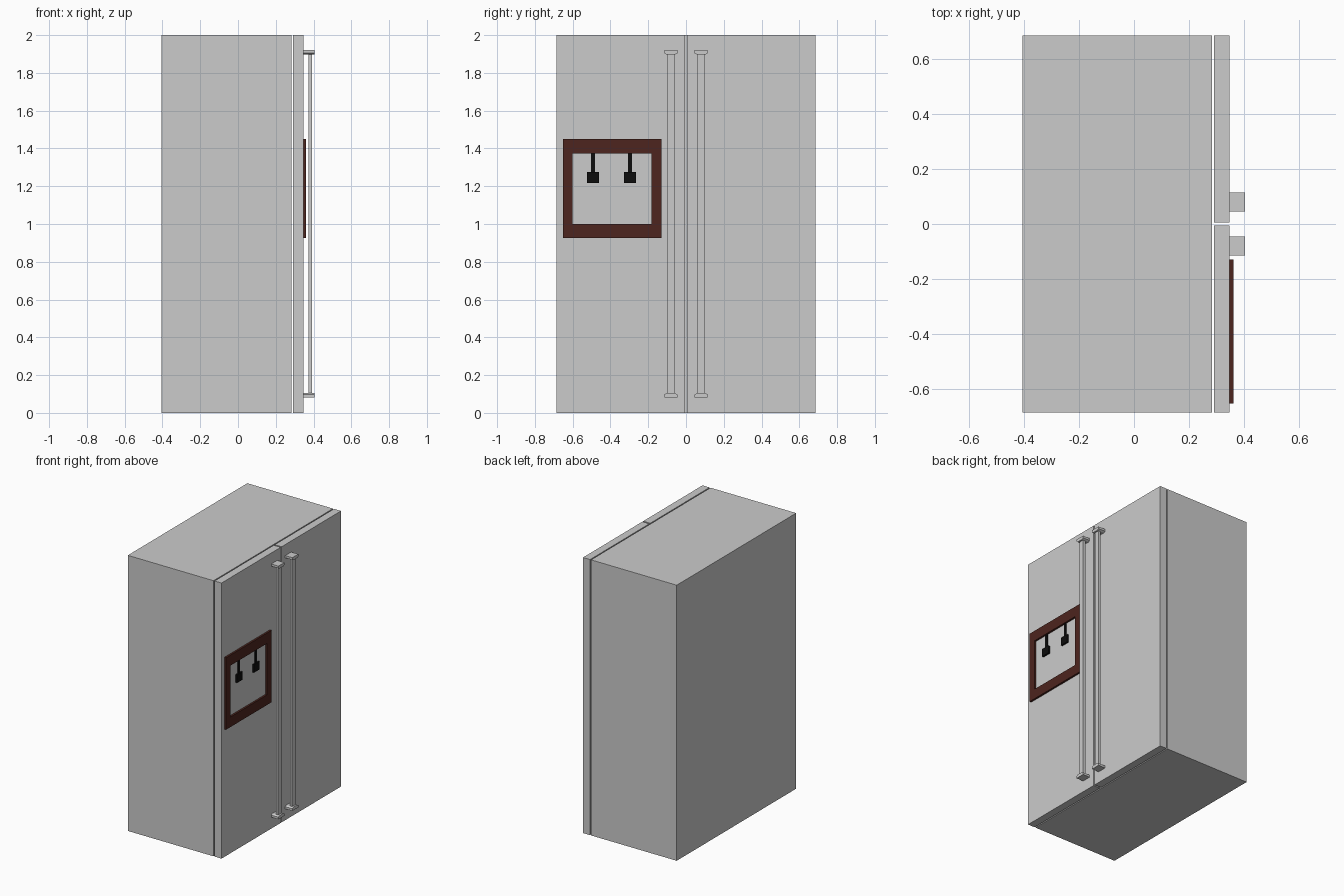
import bpy, bmesh

if "Cube" in bpy.data.objects:
    bpy.data.objects.remove(bpy.data.objects["Cube"])


def material(name, color):
    m = bpy.data.materials.new(name)
    m.diffuse_color = color
    m.use_nodes = True
    m.node_tree.nodes["Principled BSDF"].inputs["Base Color"].default_value = m.diffuse_color
    return m


def finish(name, bm, mat=None):
    bmesh.ops.recalc_face_normals(bm, faces=bm.faces)
    me = bpy.data.meshes.new(name)
    bm.to_mesh(me)
    bm.free()
    ob = bpy.data.objects.new(name, me)
    bpy.context.collection.objects.link(ob)
    if mat:
        me.materials.append(mat)
    return ob


def add_box(bm, x, y, z):
    vs = bmesh.ops.create_cube(bm, size=1)["verts"]
    for v in vs:
        for i, (lo, hi) in enumerate((x, y, z)):
            v.co[i] = lo if v.co[i] < 0 else hi


def box(name, x, y, z, mat=None):
    bm = bmesh.new()
    add_box(bm, x, y, z)
    return finish(name, bm, mat)


def prism(name, profile, x0, x1, mat=None):
    """Extrude a (y, z) profile along x."""
    bm = bmesh.new()
    face = bm.faces.new([bm.verts.new((x0, y, z)) for y, z in profile])
    new = bmesh.ops.extrude_face_region(bm, geom=[face])["geom"]
    for v in new:
        if isinstance(v, bmesh.types.BMVert):
            v.co.x = x1
    return finish(name, bm, mat)


brown = material("brown_trim", (0.075, 0.018, 0.013, 1))
black = material("black_plastic", (0.004, 0.004, 0.004, 1))

# Cabinet
box("cabinet", (-0.405, 0.283), (-0.685, 0.685), (0, 2))

DOOR_X = 0.347
for side, s in (("left", -1), ("right", 1)):
    # Door
    box(side + "_door", (0.291, DOOR_X), sorted((s * 0.005, s * 0.685)), (0, 2))

    # Handle bar with tapered brackets at both ends
    c = s * 0.08
    box(side + "_handle_bar", (0.373, 0.392), (c - 0.019, c + 0.019), (0.1, 1.9))
    for end, z, d in (("top", 1.92, -1), ("bottom", 0.082, 1)):
        prism(f"{side}_handle_{end}_bracket",
              [(c - 0.034, z), (c + 0.034, z), (c + 0.034, z + d * 0.016),
               (c + 0.022, z + d * 0.023), (c - 0.022, z + d * 0.023),
               (c - 0.034, z + d * 0.016)], DOOR_X, 0.404)

# Dispenser frame
bm = bmesh.new()
outer = [(-0.652, 0.927), (-0.13, 0.927), (-0.13, 1.449), (-0.652, 1.449)]
inner = [(-0.602, 1.0), (-0.183, 1.0), (-0.183, 1.373), (-0.602, 1.373)]
rings = [[bm.verts.new((x, y, z)) for y, z in loop]
         for x, loop in ((DOOR_X, outer), (0.361, outer), (0.361, inner), (DOOR_X, inner))]
for a, b in zip(rings, rings[1:] + rings[:1]):
    for i in range(4):
        j = (i + 1) % 4
        bm.faces.new((a[i], a[j], b[j], b[i]))
finish("dispenser_frame", bm, brown)

# Dispenser levers: thin stem and a thicker paddle
for i, y in enumerate((-0.492, -0.297), 1):
    box(f"lever_stem_{i}", (DOOR_X, 0.352), (y - 0.011, y + 0.011), (1.27, 1.373), black)
    box(f"lever_paddle_{i}", (DOOR_X, 0.36), (y - 0.032, y + 0.032), (1.217, 1.275), black)
